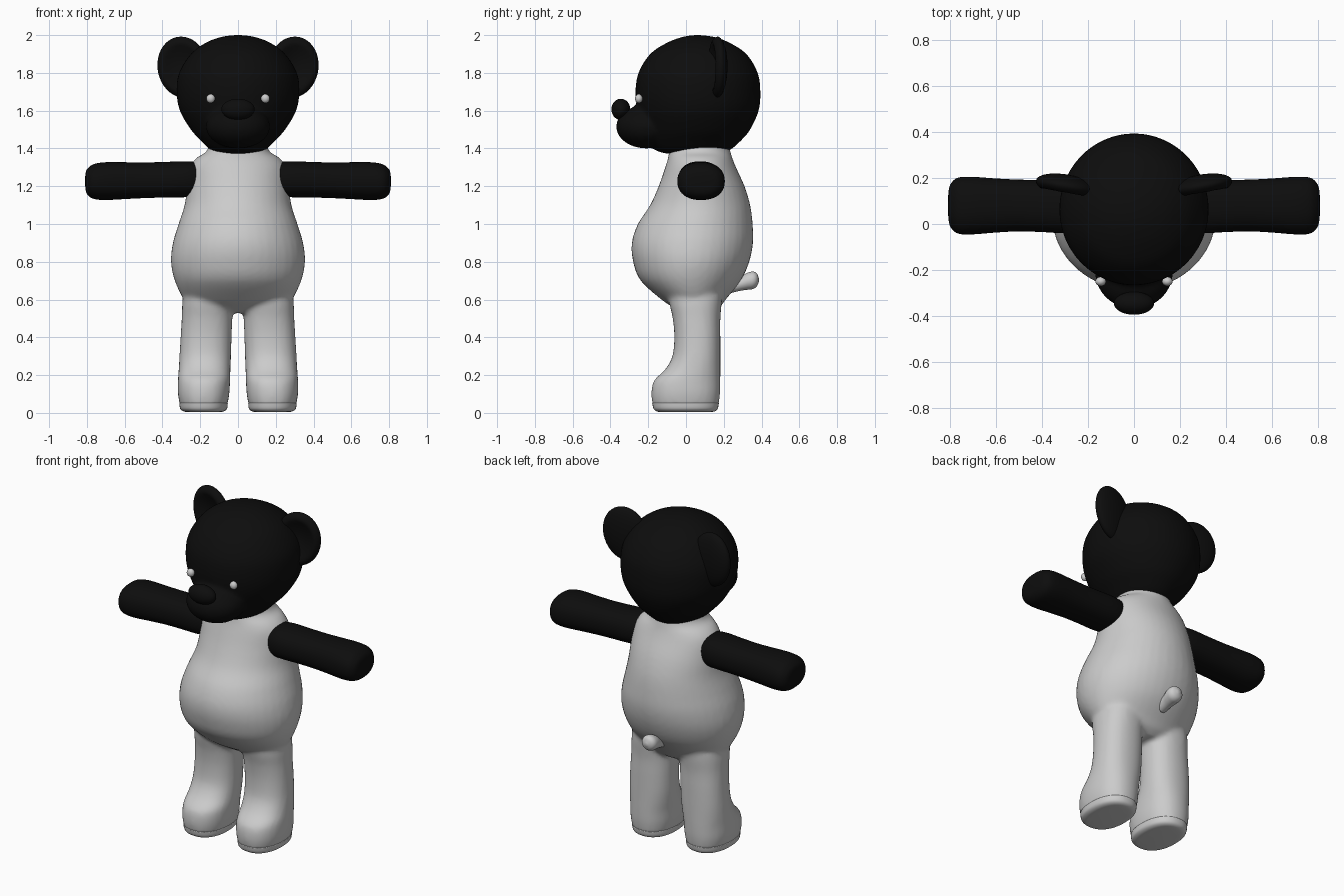
import bpy, bmesh, math
from mathutils import Vector, Matrix

cube = bpy.data.objects.get("Cube")
if cube:
    bpy.data.objects.remove(cube, do_unlink=True)


def material(name, value):
    m = bpy.data.materials.new(name)
    m.use_nodes = True
    colour = (value, value, value, 1)
    m.diffuse_color = colour
    m.node_tree.nodes["Principled BSDF"].inputs["Base Color"].default_value = colour
    return m


WHITE = material("soft white", 0.6)
BLACK = material("plush black", 0.004)


def finish(bm, name, mat):
    bmesh.ops.recalc_face_normals(bm, faces=bm.faces)
    for f in bm.faces:
        f.smooth = True
    me = bpy.data.meshes.new(name)
    bm.to_mesh(me)
    bm.free()
    me.materials.append(mat)
    ob = bpy.data.objects.new(name, me)
    bpy.context.collection.objects.link(ob)
    return ob


def spline(rows, steps=5):
    """Catmull-Rom refinement of a list of tuples."""
    p = [rows[0]] + rows + [rows[-1]]
    out = []
    for i in range(1, len(p) - 2):
        for s in range(steps):
            t = s / steps
            out.append([0.5 * (2 * b + (c - a) * t + (2 * a - 5 * b + 4 * c - d) * t * t
                        + (3 * b - a - 3 * c + d) * t ** 3)
                        for a, b, c, d in zip(*p[i - 1:i + 3])])
    return out + [rows[-1]]


def loft(bm, rows, place, n=40, power=1.0):
    """Closed skin through oval sections: (position, min a, max a, min b, max b)."""
    rings = []
    for pos, a0, a1, b0, b1 in spline(rows):
        ring = []
        for k in range(n):
            c, s = math.cos(math.tau * k / n), math.sin(math.tau * k / n)
            c = math.copysign(abs(c) ** power, c)
            s = math.copysign(abs(s) ** power, s)
            ring.append(bm.verts.new(place(pos, (a0 + a1 + (a1 - a0) * c) / 2,
                                           (b0 + b1 + (b1 - b0) * s) / 2)))
        rings.append(ring)
    for r, q in zip(rings, rings[1:]):
        for k in range(n):
            bm.faces.new((r[k], r[(k + 1) % n], q[(k + 1) % n], q[k]))
    bm.faces.new(rings[0][::-1])
    bm.faces.new(rings[-1])


def ball(bm, centre, radii, seg=32):
    mat = Matrix.Translation(centre) @ Matrix.Diagonal((*radii, 1))
    return bmesh.ops.create_uvsphere(bm, u_segments=seg, v_segments=seg // 2,
                                     radius=1, matrix=mat)["verts"]


def upright(z, x, y):
    return (x, y, z)


def fuse(ob, voxel, rounds):
    """Blend overlapping volumes into one soft skin."""
    r = ob.modifiers.new("fuse", "REMESH")
    r.mode = "VOXEL"
    r.voxel_size = voxel
    r.use_smooth_shade = True
    s = ob.modifiers.new("soften", "SMOOTH")
    s.factor = 0.5
    s.iterations = rounds


# Torso, legs and shoulder stubs, blended together
bm = bmesh.new()
torso = [(0.53, 0.12, -0.02, 0.14), (0.56, 0.22, -0.07, 0.18), (0.6, 0.285, -0.13, 0.21),
         (0.7, 0.335, -0.24, 0.29), (0.8, 0.355, -0.28, 0.335), (0.9, 0.345, -0.287, 0.355),
         (1.0, 0.315, -0.255, 0.353), (1.1, 0.283, -0.19, 0.34), (1.2, 0.27, -0.145, 0.31),
         (1.3, 0.255, -0.11, 0.265), (1.35, 0.22, -0.095, 0.245), (1.385, 0.165, -0.09, 0.235),
         (1.44, 0.15, -0.08, 0.22)]
loft(bm, [(z, -x, x, f, b) for z, x, f, b in torso], upright)
leg = [(0.035, 0.058, 0.306, -0.175, 0.172), (0.1, 0.046, 0.318, -0.183, 0.18),
       (0.17, 0.042, 0.318, -0.17, 0.182), (0.23, 0.04, 0.314, -0.11, 0.182),
       (0.3, 0.037, 0.31, -0.072, 0.182), (0.4, 0.034, 0.304, -0.062, 0.182),
       (0.5, 0.03, 0.298, -0.07, 0.182), (0.6, 0.025, 0.293, -0.09, 0.19),
       (0.7, 0.04, 0.27, -0.08, 0.19)]
for side in (-1, 1):
    loft(bm, leg, lambda z, x, y: (side * x, y, z), power=0.88)
    ball(bm, (side * 0.18, 0.075, 1.235), (0.115, 0.11, 0.1))
body = finish(bm, "body", WHITE)
fuse(body, 0.014, 5)

# Soles with a creased rim
for side, label in ((-1, "right"), (1, "left")):
    bm = bmesh.new()
    loft(bm, [(0.004, 0.1, 0.26, -0.13, 0.125), (0.008, 0.075, 0.288, -0.155, 0.152),
              (0.022, 0.058, 0.306, -0.172, 0.168), (0.052, 0.054, 0.311, -0.179, 0.174)],
         lambda z, x, y: (side * x, y, z), power=0.88)
    finish(bm, label + "_sole", WHITE)

# Arms: domed above, flatter below
arm = [(0.18, -0.02, 0.17, 1.15, 1.325), (0.275, -0.04, 0.19, 1.142, 1.332),
       (0.4, -0.035, 0.192, 1.14, 1.328), (0.5, -0.032, 0.193, 1.137, 1.326),
       (0.6, -0.037, 0.198, 1.132, 1.327), (0.7, -0.045, 0.205, 1.127, 1.327),
       (0.76, -0.043, 0.203, 1.132, 1.318), (0.79, -0.025, 0.185, 1.147, 1.3),
       (0.805, 0.005, 0.155, 1.172, 1.278), (0.81, 0.06, 0.1, 1.215, 1.24)]
for side, label in ((-1, "right"), (1, "left")):
    bm = bmesh.new()
    loft(bm, arm, lambda x, y, z: (side * x, y, z), power=0.88)
    finish(bm, label + "_arm", BLACK)

# White shoulder cuffs hide the buried arm ends
# Head, with the muzzle blended in
bm = bmesh.new()
head = [(1.372, 0.06, -0.1, 0.16), (1.39, 0.14, -0.16, 0.23), (1.44, 0.195, -0.2, 0.29),
        (1.5, 0.25, -0.225, 0.34), (1.6, 0.308, -0.255, 0.385), (1.7, 0.325, -0.267, 0.394),
        (1.8, 0.312, -0.252, 0.38), (1.9, 0.25, -0.19, 0.32), (1.96, 0.17, -0.1, 0.23),
        (1.99, 0.09, -0.02, 0.15), (2.0, 0.02, 0.04, 0.08)]
loft(bm, [(z, -x, x, f, b) for z, x, f, b in head], upright, 48)
ball(bm, (0, -0.21, 1.515), (0.17, 0.16, 0.115))
fuse(finish(bm, "head", BLACK), 0.014, 3)

# Nose
bm = bmesh.new()
ball(bm, (0, -0.345, 1.607), (0.088, 0.05, 0.056))
finish(bm, "nose", BLACK)

for side, label in ((-1, "right"), (1, "left")):
    # Ear with a hollowed front
    bm = bmesh.new()
    for v in ball(bm, (0, 0, 0), (1, 1, 1), 40):
        r = math.hypot(v.co.x, v.co.z)
        if v.co.y < 0 and r < 0.8:
            v.co.y += 1.1 * (1 - (r / 0.8) ** 2)
    bmesh.ops.transform(bm, verts=bm.verts, matrix=Matrix.Translation((side * 0.292, 0.165, 1.83))
                        @ Matrix.Rotation(side * 0.18, 4, "Z") @ Matrix.Rotation(side * 0.2, 4, "Y")
                        @ Matrix.Diagonal((0.136, 0.05, 0.163, 1)))
    finish(bm, label + "_ear", BLACK)
    # Bead eye
    bm = bmesh.new()
    ball(bm, (side * 0.145, -0.25, 1.664), (0.023, 0.02, 0.024), 20)
    finish(bm, label + "_eye", WHITE)

# Stubby tail
bm = bmesh.new()
tail = [(0.24, 0.035, 0.67), (0.29, 0.038, 0.685), (0.325, 0.045, 0.697), (0.355, 0.046, 0.702),
        (0.375, 0.034, 0.704), (0.386, 0.008, 0.704)]
loft(bm, [(y, -r, r, z - r, z + r) for y, r, z in tail], lambda y, x, z: (x, y, z), 24)
finish(bm, "tail", WHITE)
